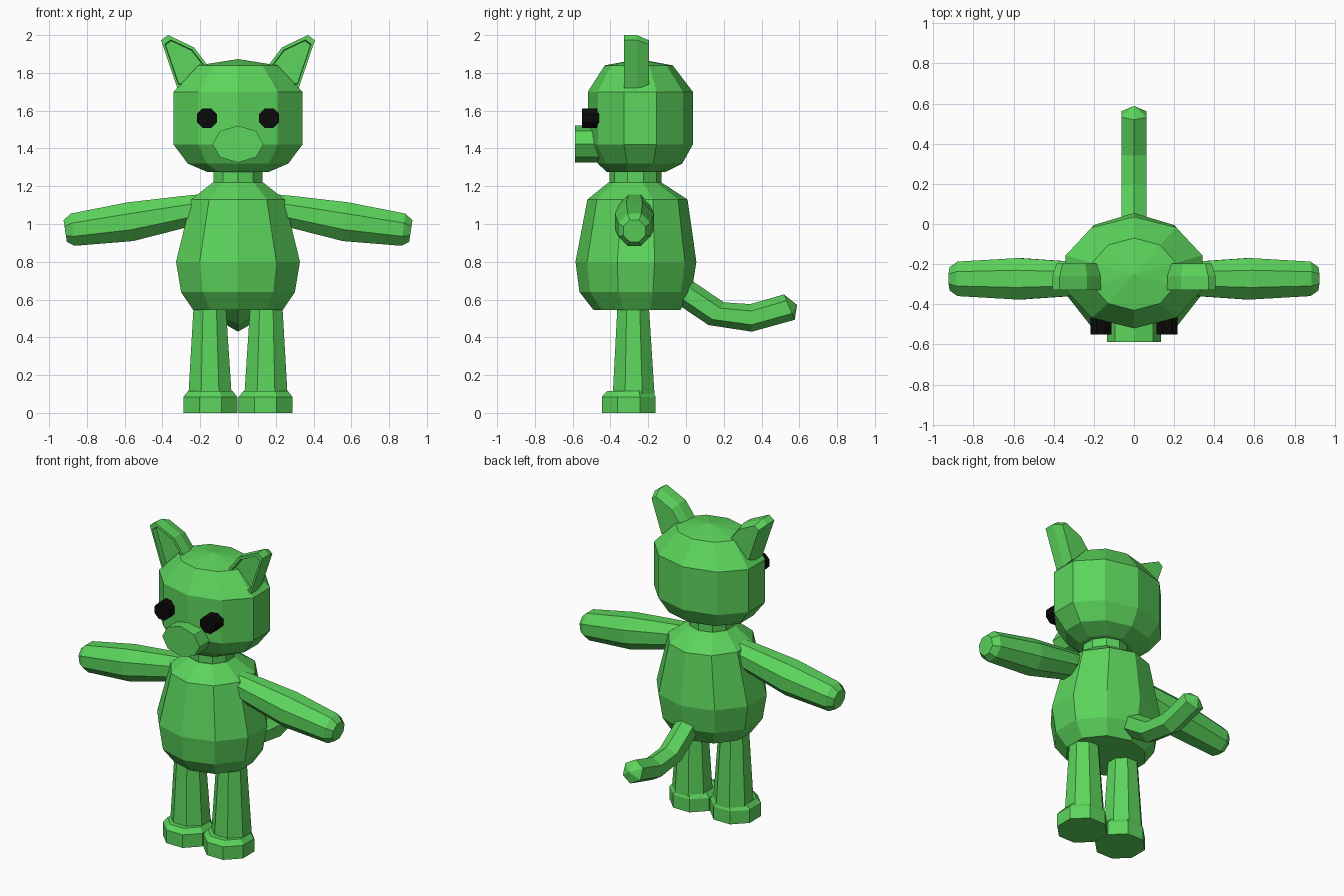
import bpy, bmesh, math
from mathutils import Vector

if "Cube" in bpy.data.objects:
    bpy.data.objects.remove(bpy.data.objects["Cube"])


def material(name, rgb):
    m = bpy.data.materials.new(name)
    m.diffuse_color = (*rgb, 1)
    m.use_nodes = True
    m.node_tree.nodes["Principled BSDF"].inputs["Base Color"].default_value = m.diffuse_color
    return m


GREEN = material("leaf green", (0.107, 0.665, 0.107))
BLACK = material("eye black", (0.003, 0.003, 0.003))


def loft(name, rings, mat=GREEN, tip=None):
    """Skin a list of matching rings, cap both ends, optionally with a point."""
    bm = bmesh.new()
    loops = [[bm.verts.new(p) for p in ring] for ring in rings]
    n = len(loops[0])
    for a, b in zip(loops, loops[1:]):
        for i in range(n):
            j = (i + 1) % n
            bm.faces.new((a[i], a[j], b[j], b[i]))
    bm.faces.new(loops[0])
    if tip:
        t = bm.verts.new(tip)
        for i in range(n):
            bm.faces.new((loops[-1][i], loops[-1][(i + 1) % n], t))
    else:
        bm.faces.new(loops[-1])
    bmesh.ops.recalc_face_normals(bm, faces=bm.faces)
    me = bpy.data.meshes.new(name)
    bm.to_mesh(me)
    bm.free()
    me.materials.append(mat)
    ob = bpy.data.objects.new(name, me)
    bpy.context.collection.objects.link(ob)
    return ob


def ring(center, u, v, ru, rv, n, turn=0.0):
    """Polygon around center in the plane of u and v."""
    c, u, v = Vector(center), Vector(u), Vector(v)
    angles = [2 * math.pi * (i + turn) / n for i in range(n)]
    return [c + u * ru * math.cos(a) + v * rv * math.sin(a) for a in angles]


X, Y, Z = (1, 0, 0), (0, 1, 0), (0, 0, 1)


def turned(name, profile, n, turn=0.0, tip=None):
    """Upright part from (x, y, z, radius x, radius y) rows."""
    # swapped axes put a corner on the front and back
    return loft(name, [ring((x, y, z), Y, X, ry, rx, n, turn)
                       for x, y, z, rx, ry in profile], tip=tip)


# body, neck and head, ten sides each
turned("body", [(0, -.26, .545, .25, .23), (0, -.267, .64, .317, .297),
                (0, -.265, .80, .345, .32), (0, -.257, 1.13, .26, .265),
                (0, -.27, 1.22, .14, .14)], 10)
turned("neck", [(0, -.268, 1.19, .137, .137), (0, -.268, 1.30, .137, .137)], 10)
turned("head", [(0, -.265, 1.275, .17, .155), (0, -.243, 1.32, .28, .223),
                (0, -.242, 1.42, .358, .278), (0, -.242, 1.70, .358, .278),
                (0, -.25, 1.84, .22, .18)], 10, tip=(0, -.25, 1.873))

# muzzle
loft("muzzle", [ring((0, y, 1.423), X, Z, .135, .098, 8) for y in (-.588, -.46)])

# tail, six sides with a blunt point
rings = []
for y, z, dy, dz in [(-.04, .66, .83, -.55), (.16, .525, .82, -.57),
                     (.345, .503, 1, .05), (.547, .56, .92, .39)]:
    rings.append(ring((0, y, z), (0, -dz, dy), X, .073, .073, 6))
loft("tail", rings, tip=(0, .588, .572))

EAR = [(.407, 1.973), (.37, 2.0), (.233, 1.935), (.165, 1.845), (.19, 1.74), (.32, 1.715)]


def ear_ring(y, scale, side):
    cx, cz = .29, 1.85
    return [(side * (cx + (x - cx) * scale), y, cz + (z - cz) * scale) for x, z in EAR]


for side, label in ((-1, "left"), (1, "right")):
    # arm, drooping slightly outward
    rings = []
    for x, z, r, droop in [(.15, 1.09, .078, .17), (.30, 1.062, .092, .17),
                           (.57, 1.012, .112, .14), (.875, .97, .093, .12),
                           (.915, .963, .063, .15)]:
        up = Vector((side * droop, 0, 1)).normalized()
        rings.append(ring((side * x, -.273, z), Y, up, r, r, 8, .5))
    loft(label + "_arm", rings)

    # leg and foot
    turned(label + "_leg", [(side * .148, -.277, .09, .124, .12),
                            (side * .15, -.28, .60, .09, .088)], 8, .5)
    turned(label + "_foot", [(side * .146, -.303, 0, .154, .154),
                             (side * .146, -.303, .085, .154, .154),
                             (side * .146, -.297, .115, .128, .132)], 8, .5)

    # ear with a recessed front
    loft(label + "_ear", [ear_ring(-.295, .80, side), ear_ring(-.328, .83, side),
                          ear_ring(-.328, 1, side), ear_ring(-.26, 1, side),
                          ear_ring(-.197, .82, side)])

    # eye
    loft(label + "_eye", [ring((side * .165, y, 1.56), X, Z, .057, .057, 8, .5)
                          for y in (-.55, -.46)], BLACK)
